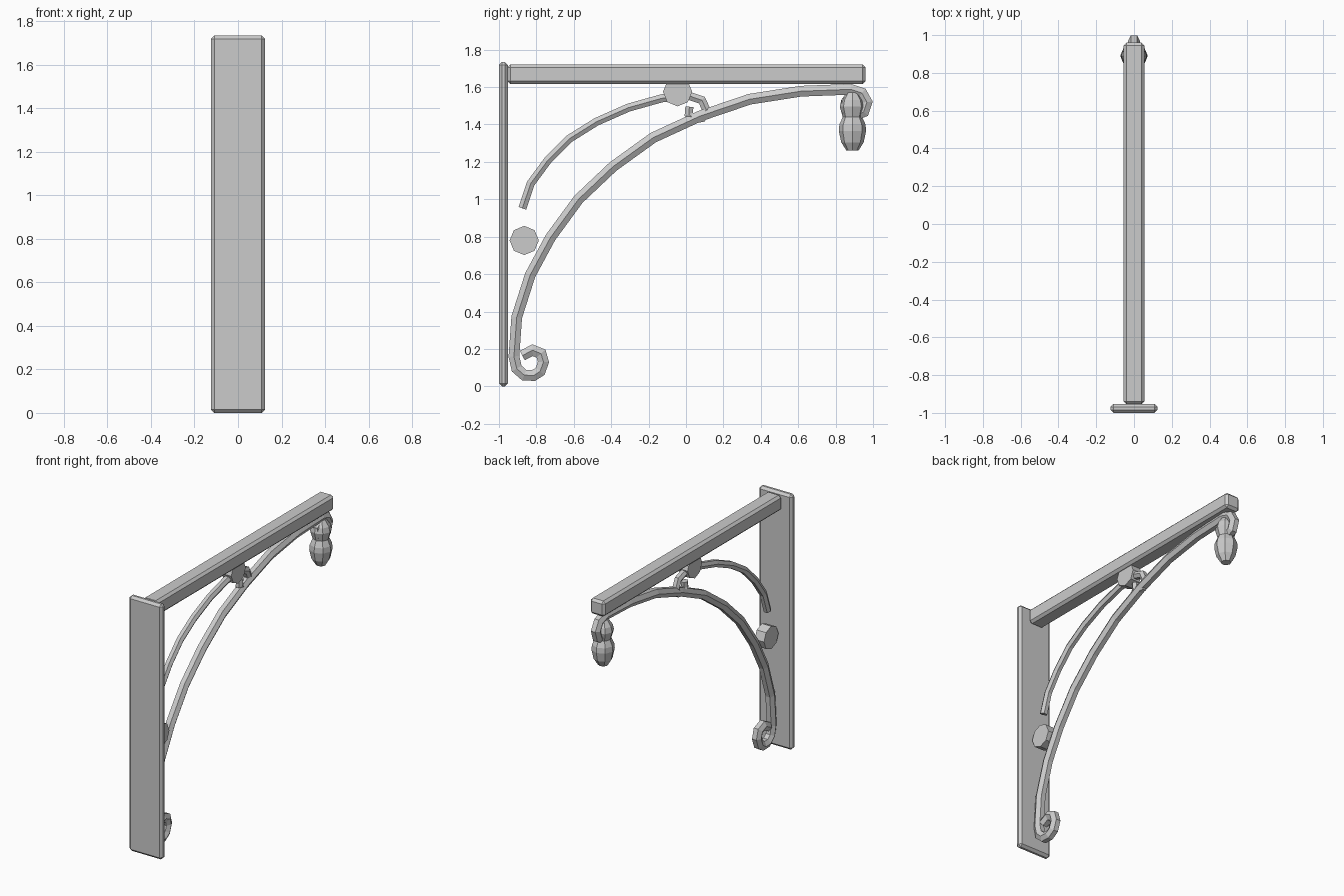
import bpy, bmesh, math
from mathutils import Vector

if "Cube" in bpy.data.objects:
    bpy.data.objects.remove(bpy.data.objects["Cube"])


def make(name, verts, faces):
    me = bpy.data.meshes.new(name)
    me.from_pydata(verts, [], faces)
    bm = bmesh.new()
    bm.from_mesh(me)
    bmesh.ops.recalc_face_normals(bm, faces=bm.faces)
    bm.to_mesh(me)
    bm.free()
    ob = bpy.data.objects.new(name, me)
    bpy.context.collection.objects.link(ob)
    return ob


def box(name, lo, hi, chamfer):
    v = [(x, y, z) for x in (lo[0], hi[0]) for y in (lo[1], hi[1]) for z in (lo[2], hi[2])]
    f = [(0, 1, 3, 2), (4, 6, 7, 5), (0, 4, 5, 1), (2, 3, 7, 6), (0, 2, 6, 4), (1, 5, 7, 3)]
    ob = make(name, v, f)
    m = ob.modifiers.new("chamfer", "BEVEL")
    m.width, m.segments = chamfer, 1
    return ob


def lathe(name, profile, sides, loc, axis="Z"):
    # profile of (radius, height), closed with flat caps
    v, f = [], []
    for r, h in profile:
        for i in range(sides):
            a = math.tau * i / sides
            p = (r * math.cos(a), r * math.sin(a), h)
            v.append(p if axis == "Z" else (h, p[0], p[1]))
    for k in range(len(profile) - 1):
        for i in range(sides):
            j = (i + 1) % sides
            f.append((k * sides + i, k * sides + j, (k + 1) * sides + j, (k + 1) * sides + i))
    f += [tuple(range(sides)), tuple(range(len(v) - sides, len(v)))]
    ob = make(name, v, f)
    ob.location = loc
    return ob


def rod(name, path, radius):
    # six-sided rod swept along a path in the y-z plane, ridge on each side
    pts = [Vector(p) for p in path]
    v, f, n = [], [], len(pts)
    for i, p in enumerate(pts):
        t1 = (p - pts[i - 1]).normalized() if i else (pts[1] - p).normalized()
        t2 = (pts[i + 1] - p).normalized() if i < n - 1 else t1
        t = (t1 + t2).normalized()
        nrm = Vector((-t.y, t.x)) / max(t.dot(t1), 0.7)
        for k in range(6):
            a = math.tau * k / 6
            q = p + nrm * (radius * math.sin(a))
            v.append((radius * math.cos(a), q.x, q.y))
    for i in range(n - 1):
        for k in range(6):
            j = (k + 1) % 6
            f.append((i * 6 + k, i * 6 + j, i * 6 + 6 + j, i * 6 + 6 + k))
    f += [tuple(range(6)), tuple(range(n * 6 - 6, n * 6))]
    return make(name, v, f)


# wall plate and top arm
box("wall_plate", (-0.125, -1.0, 0.0), (0.125, -0.953, 1.735), 0.016)
box("top_arm", (-0.055, -0.955, 1.616), (0.055, 0.96, 1.722), 0.016)

# main brace with a scroll at both ends
rod("main_brace", [
    (-0.875, 0.165), (-0.82, 0.193), (-0.775, 0.175), (-0.762, 0.13), (-0.78, 0.08),
    (-0.815, 0.058), (-0.865, 0.06), (-0.905, 0.095), (-0.92, 0.16), (-0.905, 0.37),
    (-0.833, 0.595), (-0.725, 0.795), (-0.575, 1.0), (-0.39, 1.175), (-0.175, 1.33),
    (0.075, 1.445), (0.34, 1.535), (0.615, 1.578), (0.88, 1.588), (0.94, 1.568),
    (0.967, 1.52), (0.95, 1.468), (0.905, 1.45), (0.865, 1.475), (0.86, 1.52),
    (0.89, 1.545)], 0.033)

# thinner inner brace with a curl at its upper end
rod("inner_brace", [
    (-0.875, 0.952), (-0.83, 1.085), (-0.74, 1.207), (-0.622, 1.325), (-0.478, 1.415),
    (-0.308, 1.49), (-0.13, 1.54), (0.02, 1.552), (0.085, 1.53), (0.108, 1.48),
    (0.085, 1.435), (0.045, 1.428), (0.015, 1.455), (0.018, 1.495)], 0.025)

# octagonal bosses between brace and frame
for name, y, z in (("lower_boss", -0.865, 0.78), ("upper_boss", -0.045, 1.575)):
    lathe(name, [(0.078, -0.035), (0.078, 0.035)], 8, (0, y, z), "X")

# hanging pendant under the arm tip
lathe("pendant", [
    (0.032, 0.31), (0.06, 0.27), (0.068, 0.235), (0.055, 0.19), (0.052, 0.18),
    (0.07, 0.14), (0.073, 0.105), (0.06, 0.045), (0.032, 0.0)], 8, (0, 0.89, 1.26))
